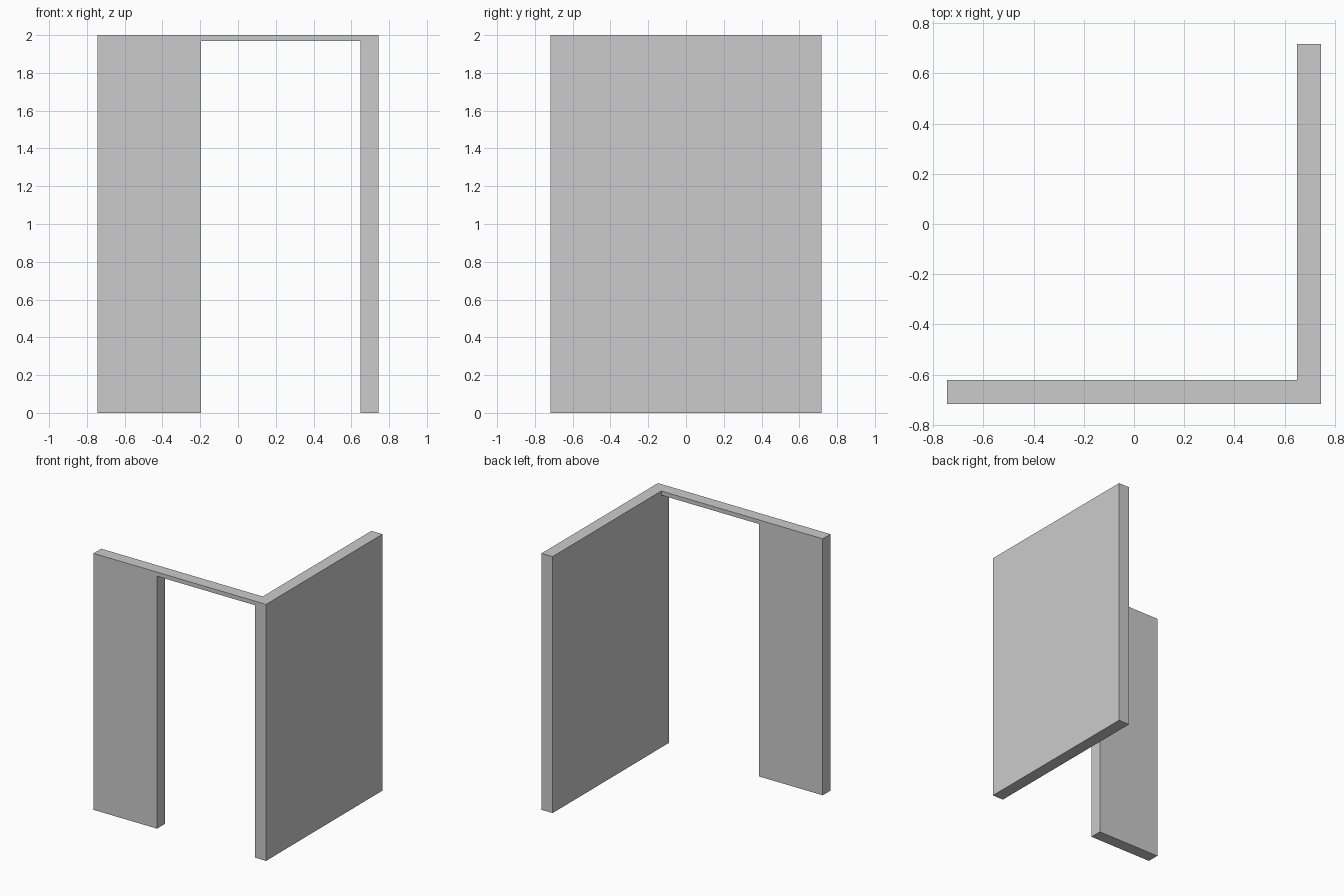
import bpy, bmesh, math

if "Cube" in bpy.data.objects:
    bpy.data.objects.remove(bpy.data.objects["Cube"])

# Plan and height break lines
X = (-0.744, -0.196, 0.649, 0.744)   # panel end, door edge, side wall inner, outer
Y = (-0.717, -0.622, 0.717)          # front face, front wall inner, back end
Z = (0.0, 1.968, 2.0)                # floor, lintel underside, top

# Solid cells (x, y, z index): front panel, lintel, corner, side wall
cells = {(0, 0, 0), (0, 0, 1), (1, 0, 1),
         (2, 0, 0), (2, 0, 1), (2, 1, 0), (2, 1, 1)}

# Corner offsets and outward neighbour for each side of a cell
sides = {
    (-1, 0, 0): ((0, 0, 0), (0, 0, 1), (0, 1, 1), (0, 1, 0)),
    (1, 0, 0): ((1, 0, 0), (1, 1, 0), (1, 1, 1), (1, 0, 1)),
    (0, -1, 0): ((0, 0, 0), (1, 0, 0), (1, 0, 1), (0, 0, 1)),
    (0, 1, 0): ((0, 1, 0), (0, 1, 1), (1, 1, 1), (1, 1, 0)),
    (0, 0, -1): ((0, 0, 0), (0, 1, 0), (1, 1, 0), (1, 0, 0)),
    (0, 0, 1): ((0, 0, 1), (1, 0, 1), (1, 1, 1), (0, 1, 1)),
}

bm = bmesh.new()
verts = {}


def vert(i, j, k):
    if (i, j, k) not in verts:
        verts[i, j, k] = bm.verts.new((X[i], Y[j], Z[k]))
    return verts[i, j, k]


# Outer skin only, so the walls join as one clean solid
for i, j, k in sorted(cells):
    for (di, dj, dk), corners in sides.items():
        if (i + di, j + dj, k + dk) not in cells:
            bm.faces.new([vert(i + a, j + b, k + c) for a, b, c in corners])

# Merge coplanar faces into plain flat walls
bmesh.ops.dissolve_limit(bm, angle_limit=math.radians(1),
                         verts=bm.verts[:], edges=bm.edges[:])
bmesh.ops.recalc_face_normals(bm, faces=bm.faces[:])

mesh = bpy.data.meshes.new("corner_walls_with_doorway")
bm.to_mesh(mesh)
bm.free()
bpy.context.collection.objects.link(
    bpy.data.objects.new("corner_walls_with_doorway", mesh))
